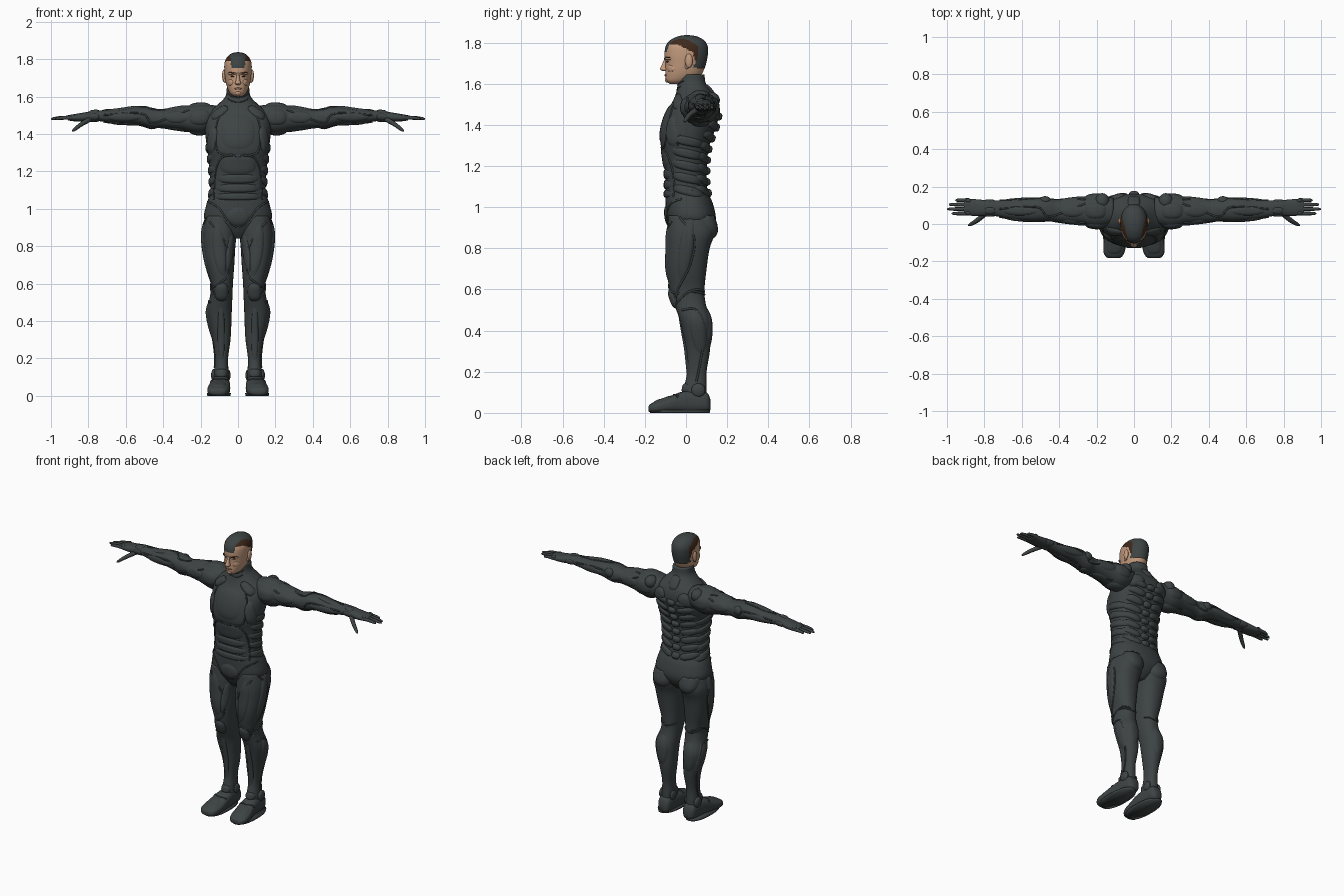
import bpy, bmesh, math
from mathutils import Vector
from mathutils.bvhtree import BVHTree

cube = bpy.data.objects.get("Cube")
if cube:
    bpy.data.objects.remove(cube, do_unlink=True)


def material(name, rgb):
    m = bpy.data.materials.new(name)
    m.use_nodes = True
    m.diffuse_color = (*rgb, 1)
    node = m.node_tree.nodes["Principled BSDF"]
    node.inputs["Base Color"].default_value = (*rgb, 1)
    node.inputs["Roughness"].default_value = 0.6
    return m


SUIT = material("dark grey suit", (.047, .056, .056))
SKIN = material("skin", (.55, .33, .21))
HAIR = material("brown hair", (.05, .022, .011))
LIP = material("lips", (.38, .18, .13))
EYE = material("dark eyes", (.05, .035, .03))
AXES = {"x": (1, 2, 0), "y": (0, 2, 1), "z": (0, 1, 2)}
# Each projection: plane axes and the direction looked along
VIEWS = {"front": ((0, 2), Vector((0, 1, 0))), "back": ((0, 2), Vector((0, -1, 0))),
         "side": ((1, 2), Vector((-1, 0, 0))), "top": ((0, 1), Vector((0, 0, -1))),
         "under": ((0, 1), Vector((0, 0, 1)))}


def spline(pts, steps):
    """Smooth Catmull-Rom resampling of a list of tuples."""
    v = [Vector(p) for p in pts]
    out = []
    for i in range(len(v) - 1):
        a, b, c, d = v[max(i - 1, 0)], v[i], v[i + 1], v[min(i + 2, len(v) - 1)]
        for k in range(steps):
            t = k / steps
            out.append(b + (c - a) * (t / 2) + (a * 2 - b * 5 + c * 4 - d) * (t * t / 2)
                       + (b * 3 - a - c * 3 + d) * (t ** 3 / 2))
    return out + [v[-1]]


def finish(name, bm, mat, mirror):
    """Make the object, or a left and right pair of it."""
    made = []
    for prefix, s in ((("left_", 1), ("right_", -1)) if mirror else (("", 1),)):
        c = bm.copy()
        if s < 0:
            bmesh.ops.scale(c, vec=(-1, 1, 1), verts=c.verts)
            bmesh.ops.reverse_faces(c, faces=c.faces)
        me = bpy.data.meshes.new(prefix + name)
        c.to_mesh(me)
        c.free()
        me.materials.append(mat)
        me.shade_smooth()
        ob = bpy.data.objects.new(prefix + name, me)
        bpy.context.collection.objects.link(ob)
        made.append(ob)
    return made


def loft(name, axis, rings, mat=SUIT, mirror=True, sides=32, steps=5, power=2.3):
    """Skin rings of (position, low a, high a, low b, high b) along an axis."""
    ia, ib, ic = AXES[axis]
    bm = bmesh.new()
    loops = []
    for pos, a0, a1, b0, b1 in spline(rings, steps):
        loop = []
        for k in range(sides):
            t = math.tau * k / sides
            co = [0, 0, 0]
            for i, f, lo, hi in ((ia, math.cos(t), a0, a1), (ib, math.sin(t), b0, b1)):
                co[i] = (lo + hi) / 2 + (hi - lo) / 2 * math.copysign(abs(f) ** (2 / power), f)
            co[ic] = pos
            loop.append(bm.verts.new(co))
        loops.append(loop)
    for p, q in zip(loops, loops[1:]):
        for k in range(sides):
            j = (k + 1) % sides
            bm.faces.new((p[k], p[j], q[j], q[k]))
    bm.faces.new(loops[0])
    bm.faces.new(loops[-1])
    bmesh.ops.recalc_face_normals(bm, faces=bm.faces)
    obs = finish(name, bm, mat, mirror)
    return BVHTree.FromBMesh(bm), obs


def project(tree, view, u, v):
    (iu, iv), d = VIEWS[view]
    p = Vector((0, 0, 0))
    p[iu], p[iv] = u, v
    hit = tree.ray_cast(p - d * 3, d)
    if hit[0] is None:
        hit = tree.find_nearest(p - d * .1)
    return hit[0], (hit[1] if hit[1].dot(d) < 0 else -hit[1])


def panel(name, tree, view, u, v, w, h, tilt=0, thick=.01, mat=SUIT, power=2.6):
    """Raised padded plate that follows the surface below it."""
    bm = bmesh.new()
    n, rows, ca, sa = 32, 7, math.cos(math.radians(tilt)), math.sin(math.radians(tilt))

    def vert(r, t):
        a, b = (math.copysign(abs(f) ** (2 / power), f) * r * s
                for f, s in ((math.cos(t), w), (math.sin(t), h)))
        p, nor = project(tree, view, u + a * ca - b * sa, v + a * sa + b * ca)
        return bm.verts.new(p + nor * ((thick + .002) * (1 - r ** 4) - .002))
    mid = vert(0, 0)
    loops = [[vert(i / rows, math.tau * k / n) for k in range(n)] for i in range(1, rows + 1)]
    for k in range(n):
        j = (k + 1) % n
        bm.faces.new((mid, loops[0][k], loops[0][j]))
        for p, q in zip(loops, loops[1:]):
            bm.faces.new((p[k], q[k], q[j], p[j]))
    bm.normal_update()
    if sum(f.normal.dot(VIEWS[view][1]) for f in bm.faces) > 0:
        bmesh.ops.reverse_faces(bm, faces=bm.faces)
    finish(name, bm, mat, view == "side" or u != 0)


def tube(name, pts, radius, taper=None, mat=SUIT):
    """Round cord through points, made on both sides."""
    for prefix, s in (("left_", 1), ("right_", -1)):
        cu = bpy.data.curves.new(prefix + name, "CURVE")
        cu.dimensions, cu.bevel_depth, cu.bevel_resolution = "3D", radius, 2
        cu.use_fill_caps = True
        sp = cu.splines.new("POLY")
        sp.points.add(len(pts) - 1)
        for i, p in enumerate(pts):
            sp.points[i].co = (p[0] * s, p[1], p[2], 1)
            sp.points[i].radius = taper(i / (len(pts) - 1)) if taper else 1
        sp.use_smooth = True
        cu.materials.append(mat)
        bpy.context.collection.objects.link(bpy.data.objects.new(prefix + name, cu))


def cord(name, tree, view, pts, radius=.005):
    tube(name, [project(tree, view, *p)[0] for p in spline(pts, 8)], radius)


def ball(name, loc, size, mat=SUIT, mirror=True):
    bm = bmesh.new()
    bmesh.ops.create_uvsphere(bm, u_segments=20, v_segments=12, radius=1)
    bmesh.ops.scale(bm, vec=size, verts=bm.verts)
    bmesh.ops.translate(bm, vec=loc, verts=bm.verts)
    finish(name, bm, mat, mirror)


# Main body masses
torso, _ = loft("torso", "z", [(z, -w, w, f, b) for z, w, f, b in (
    (.84, .04, -.04, .08), (.88, .1, -.07, .12), (.94, .178, -.095, .145), (1.02, .17, -.1, .13),
    (1.08, .15, -.1, .105), (1.16, .149, -.1, .1), (1.25, .156, -.11, .105),
    (1.32, .165, -.125, .12), (1.4, .175, -.115, .15), (1.47, .175, -.09, .16),
    (1.52, .15, -.062, .15), (1.56, .105, -.047, .125), (1.6, .068, -.04, .097),
    (1.645, .06, -.03, .09))], mirror=False, sides=48)
leg, _ = loft("leg", "z", [
    (.96, .012, .172, -.085, .12), (.88, .006, .19, -.092, .14), (.8, .014, .187, -.092, .115),
    (.7, .02, .171, -.094, .1), (.6, .027, .147, -.08, .09), (.53, .03, .15, -.058, .096),
    (.46, .033, .166, -.033, .118), (.4, .035, .16, -.018, .122), (.3, .04, .136, 0, .116),
    (.2, .053, .123, .005, .1), (.12, .05, .128, -.01, .1), (.05, .05, .13, -.02, .1)])
arm, _ = loft("arm", "x", [
    (.11, 0, .14, 1.43, 1.55), (.2, -.02, .155, 1.4, 1.56), (.3, 0, .14, 1.42, 1.545),
    (.4, .01, .13, 1.433, 1.53), (.46, .015, .138, 1.43, 1.54), (.54, .015, .138, 1.45, 1.545),
    (.65, .025, .13, 1.456, 1.53), (.76, .045, .125, 1.47, 1.525), (.82, .042, .13, 1.465, 1.515),
    (.88, .045, .135, 1.468, 1.505), (.91, .05, .132, 1.473, 1.5)])
foot, _ = loft("foot", "y", [
    (.12, .07, .11, .015, .06), (.1, .05, .132, .004, .1), (.03, .045, .14, 0, .11),
    (-.03, .042, .148, 0, .1), (-.1, .042, .162, 0, .07), (-.15, .05, .163, 0, .054),
    (-.175, .065, .15, .003, .042), (-.183, .08, .135, .01, .03)], power=2.7)
loft("sole", "z", [(0, .04, .164, -.175, .115), (.014, .038, .167, -.18, .118)], steps=1)

# Hands
for i, (y, tip) in enumerate(((.056, .975), (.08, 1), (.104, .99), (.127, .955))):
    tube(f"finger_{i + 1}", spline([(.88, y, 1.487), ((.9 + tip) / 2, y, 1.486), (tip, y, 1.48)], 6),
         .0115, lambda t: (1 - .3 * t) * (1 - t ** 8 * .6))
tube("thumb", spline([(.79, .06, 1.48), (.84, .018, 1.45), (.885, -.008, 1.415)], 6), .015,
     lambda t: (1 - .35 * t) * (1 - t ** 8 * .6))
for i, y in enumerate((.06, .082, .104, .125)):
    ball(f"knuckle_{i + 1}", (.885, y, 1.496), (.016, .01, .009))

# Chest, belly and hip plates
panel("chest_plate", torso, "front", 0, 1.41, .1, .1, 0, .007)
panel("collar_pad", torso, "front", .1, 1.515, .055, .022, -35, .012)
panel("rib_plate", torso, "front", .14, 1.37, .025, .08, 8, .01)
for i, (z, w, h) in enumerate(((1.235, .105, .055), (1.16, .118, .026), (1.11, .125, .024), (1.065, .135, .02))):
    panel(f"belly_plate_{i + 1}", torso, "front", 0, z, w, h, 0, .009)
panel("groin_plate", torso, "front", 0, .955, .065, .055, 0, .008, power=2)
cord("hip_line", torso, "front", [(0, .9), (.05, .93), (.1, 1), (.16, 1.04)])
cord("chest_line", torso, "front", [(.06, 1.55), (.11, 1.47), (.12, 1.38), (.1, 1.3), (0, 1.28)])
cord("belly_line", torso, "front", [(.03, 1.29), (.09, 1.27), (.12, 1.2), (.13, 1.05)])
for i in range(5):
    z = 1.08 + i * .06
    panel(f"flank_plate_{i + 1}", torso, "side", .01, z, .085, .023, -12, .009)

# Back plates
for i in range(8):
    z = 1.07 + i * .053
    panel(f"spine_plate_{i + 1}", torso, "back", 0, z, .03, .021, 0, .018)
    panel(f"back_band_{i + 1}", torso, "back", .085, z + .01, .058, .022, 14, .012)
panel("shoulder_blade", torso, "back", .1, 1.47, .055, .04, -25, .014)
panel("nape_plate", torso, "back", 0, 1.56, .035, .04, 0, .01)
for i, z in enumerate((1.59, 1.615)):
    cord(f"collar_line_{i + 1}", torso, "front", [(0, z - .02), (.03, z - .015), (.055, z)], .003)

# Leg plates
panel("buttock", leg, "back", .088, .93, .08, .085, 0, .018, power=2.1)
panel("front_thigh", leg, "front", .1, .78, .038, .15, -8, .008, power=2)
panel("inner_thigh", leg, "front", .045, .76, .02, .11, 8, .008, power=2)
panel("outer_thigh", leg, "side", .0, .8, .035, .17, -8, .008, power=2)
panel("knee_pad", leg, "front", .088, .555, .038, .05, 0, .014)
panel("shin_plate", leg, "front", .09, .33, .02, .15, 0, .008)
panel("outer_calf", leg, "side", .06, .4, .042, .12, 8, .007, power=2)
panel("calf", leg, "back", .098, .42, .045, .1, 0, .007, power=2)
cord("thigh_line", leg, "side", [(-.03, .95), (.04, .85), (.02, .72), (-.04, .6), (-.05, .54)])
cord("front_leg_line", leg, "front", [(.15, .93), (.06, .8), (.05, .66), (.1, .6), (.14, .58)])
cord("knee_side_line", leg, "side", [(-.06, .52), (0, .58), (.05, .6), (.09, .59)])
cord("knee_back_line", leg, "back", [(.035, .59), (.09, .575), (.145, .59)])
cord("calf_line", leg, "side", [(-.02, .5), (.05, .5), (.09, .4), (.07, .25), (.05, .15)])
ball("ankle_disc", (.128, .06, .11), (.016, .034, .034))
ball("inner_ankle", (.052, .06, .11), (.012, .03, .03))
panel("ankle_guard", leg, "front", .09, .12, .035, .025, 0, .01)
panel("toe_cap", foot, "top", .105, -.115, .045, .05, 0, .006)
cord("foot_line", foot, "top", [(.05, -.05), (.1, -.06), (.15, -.04)], .004)

# Arm plates
for view, y, z in (("front", 0, 1.49), ("back", 0, 1.49), ("top", .07, 0), ("under", .07, 0)):
    v = y or z
    panel(f"{view}_shoulder_pad", arm, view, .205, v, .06, .045, 0, .009)
    panel(f"{view}_upper_arm", arm, view, .33, v, .07, .035, 0, .007, power=2)
    panel(f"{view}_forearm", arm, view, .61, v, .1, .026, 0, .007, power=2)
    panel(f"{view}_wrist_pad", arm, view, .77, v, .03, .02, 0, .006)
    cord(f"{view}_arm_line", arm, view, [(.26, v + .04), (.36, v), (.46, v - .03), (.52, v + .02), (.72, v + .01)])
ball("elbow_disc", (.475, .125, 1.5), (.032, .024, .03))
ball("elbow_pad", (.46, .07, 1.44), (.03, .03, .015))
ball("shoulder_joint", (.17, .12, 1.52), (.04, .045, .04))

# Head, with cap and hair split by position
head, made = loft("head", "z", [(z, -w, w, f, b) for z, w, f, b in (
    (1.6, .022, -.08, -.01), (1.615, .041, -.096, .03), (1.64, .055, -.1, .07),
    (1.67, .064, -.1, .088), (1.7, .069, -.1, .098), (1.74, .073, -.104, .106), (1.78, .072, -.1, .106),
    (1.81, .059, -.08, .09), (1.83, .035, -.042, .055), (1.837, .008, -.005, .015))],
    SKIN, False, sides=80, steps=6, power=2.1)
made[0].data.materials.append(HAIR)
made[0].data.materials.append(SUIT)
for f in made[0].data.polygons:
    x, y, z = f.center
    line = max(1.675, min(1.79, 1.77 - .5 * y, 1.87 - 3.5 * y))
    cap = abs(x) < min(.062, .037 + .25 * max(y + .07, 0))
    if cap and z > (1.755 if y < 0 else 1.68):
        f.material_index = 2
    elif z > line:
        f.material_index = 1

# Face
loft("nose", "z", [(1.662, -.009, .009, -.112, -.09), (1.67, -.016, .016, -.126, -.09),
     (1.68, -.013, .013, -.124, -.09), (1.705, -.008, .008, -.112, -.09),
     (1.725, -.007, .007, -.104, -.09)], SKIN, False, sides=20)
panel("brow", head, "front", .031, 1.723, .024, .007, -4, .007, SKIN)
panel("eyebrow", head, "front", .031, 1.727, .02, .003, 4, .008, HAIR)
panel("eye", head, "front", .03, 1.708, .013, .004, 0, .002, EYE, 2)
panel("cheek", head, "front", .042, 1.675, .016, .018, 20, .004, SKIN, 2)
panel("mouth", head, "front", 0, 1.642, .023, .006, 0, .005, LIP, 2)
panel("chin", head, "front", 0, 1.617, .018, .012, 0, .005, SKIN, 2)
ball("ear", (.075, .014, 1.712), (.01, .019, .034), SKIN)
ball("ear_lobe", (.07, .004, 1.685), (.007, .01, .013), SKIN)
